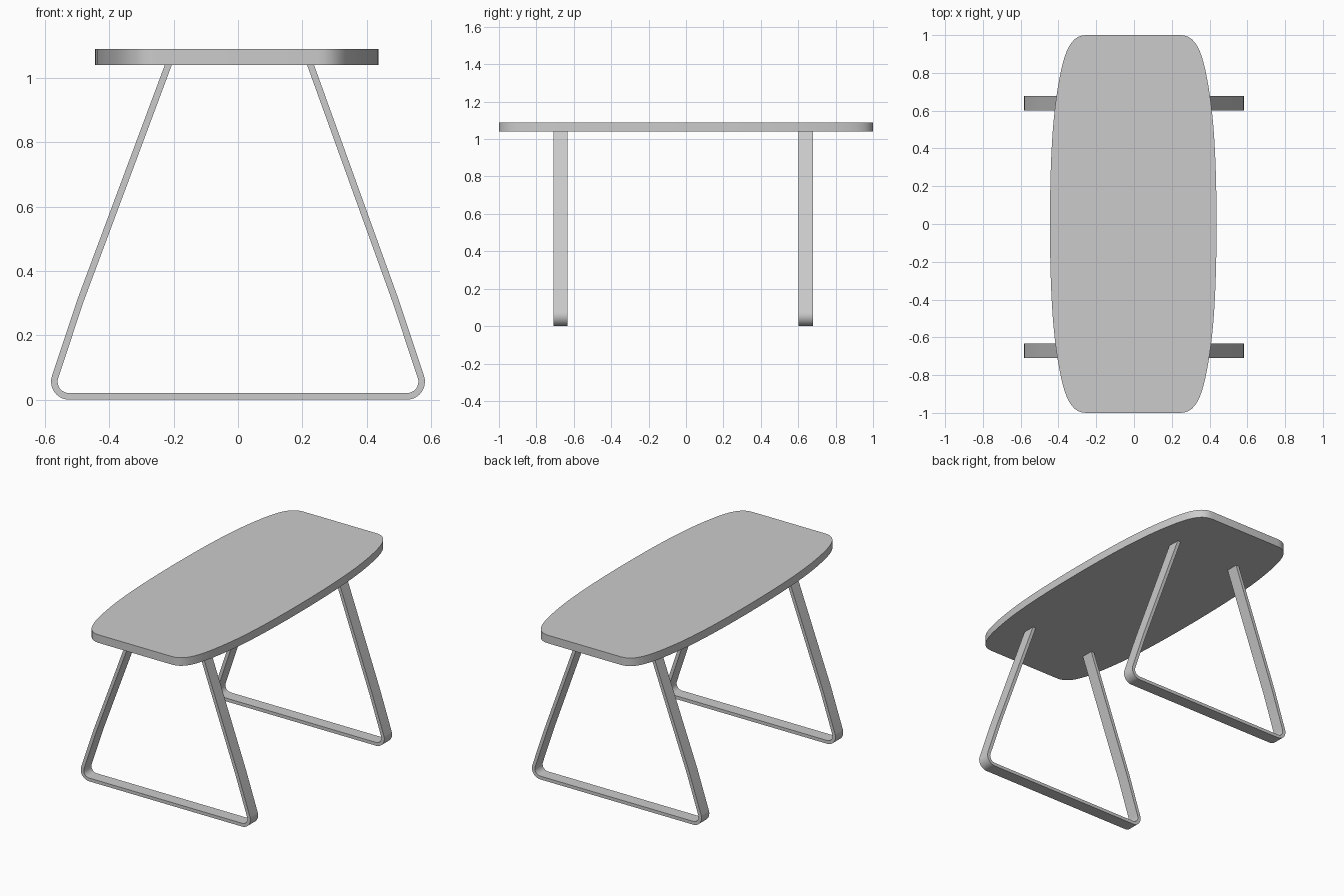
import bpy, bmesh, math
from mathutils import Vector
from mathutils.geometry import interpolate_bezier

if "Cube" in bpy.data.objects:
    bpy.data.objects.remove(bpy.data.objects["Cube"])


def make_object(name, bm):
    bmesh.ops.recalc_face_normals(bm, faces=bm.faces)
    mesh = bpy.data.meshes.new(name)
    bm.to_mesh(mesh)
    bm.free()
    obj = bpy.data.objects.new(name, mesh)
    bpy.context.collection.objects.link(obj)
    bpy.ops.object.select_all(action='DESELECT')
    obj.select_set(True)
    bpy.context.view_layer.objects.active = obj
    bpy.ops.object.shade_smooth_by_angle(angle=math.radians(30))
    return obj


# Tabletop: bowed sides, straight ends
def quarter():
    corner = interpolate_bezier((0.25, 1), (0.345, 1), (0.375, 0.88), (0.406, 0.68), 13)
    side = interpolate_bezier((0.406, 0.68), (0.433, 0.5), (0.441, 0.25), (0.441, 0), 11)
    return [(p[0], p[1]) for p in corner + side[1:]]


q = quarter()
right = q + [(x, -y) for x, y in reversed(q[:-1])]
outline = right + [(-x, y) for x, y in reversed(right)]
bm = bmesh.new()
top = bm.faces.new([bm.verts.new((x - 0.004, y, 1.04)) for x, y in outline])
ext = bmesh.ops.extrude_face_region(bm, geom=[top], use_keep_orig=True)
bmesh.ops.translate(bm, vec=(0, 0, 0.05),
                    verts=[g for g in ext['geom'] if isinstance(g, bmesh.types.BMVert)])
make_object("tabletop", bm)


# Legs: flat bar bent into an open trapezoid, with rounded feet
def half_path(x_top):
    pts = [(x_top, 1.045), (0.489, 0.31)]
    for i in range(11):
        a = math.radians(18.4 - 108.4 * i / 10)
        pts.append((0.525 + 0.046 * math.cos(a), 0.056 + 0.046 * math.sin(a)))
    return pts


def make_leg(name, y0, y1, half=0.0102):
    path = half_path(0.224) + [(-x, z) for x, z in reversed(half_path(0.215))]
    path = [Vector(p) for p in path]
    bm = bmesh.new()
    rings = []
    for i, p in enumerate(path):
        d0 = (p - path[max(i - 1, 0)]).normalized()
        d1 = (path[min(i + 1, len(path) - 1)] - p).normalized()
        t = (d0 + d1).normalized()
        n = Vector((-t.y, t.x))
        if i in (0, len(path) - 1):
            n = Vector((1 if i == 0 else -1, 0)) * 1.06  # level cut under the top
        a, b = p + n * half, p - n * half
        rings.append([bm.verts.new((v.x, y, v.y))
                      for v, y in ((a, y0), (a, y1), (b, y1), (b, y0))])
    for r, s in zip(rings, rings[1:]):
        for k in range(4):
            bm.faces.new((r[k], r[(k + 1) % 4], s[(k + 1) % 4], s[k]))
    bm.faces.new(rings[0])
    bm.faces.new(rings[-1])
    make_object(name, bm)


make_leg("front_leg", -0.709, -0.633)
make_leg("back_leg", 0.602, 0.678)
